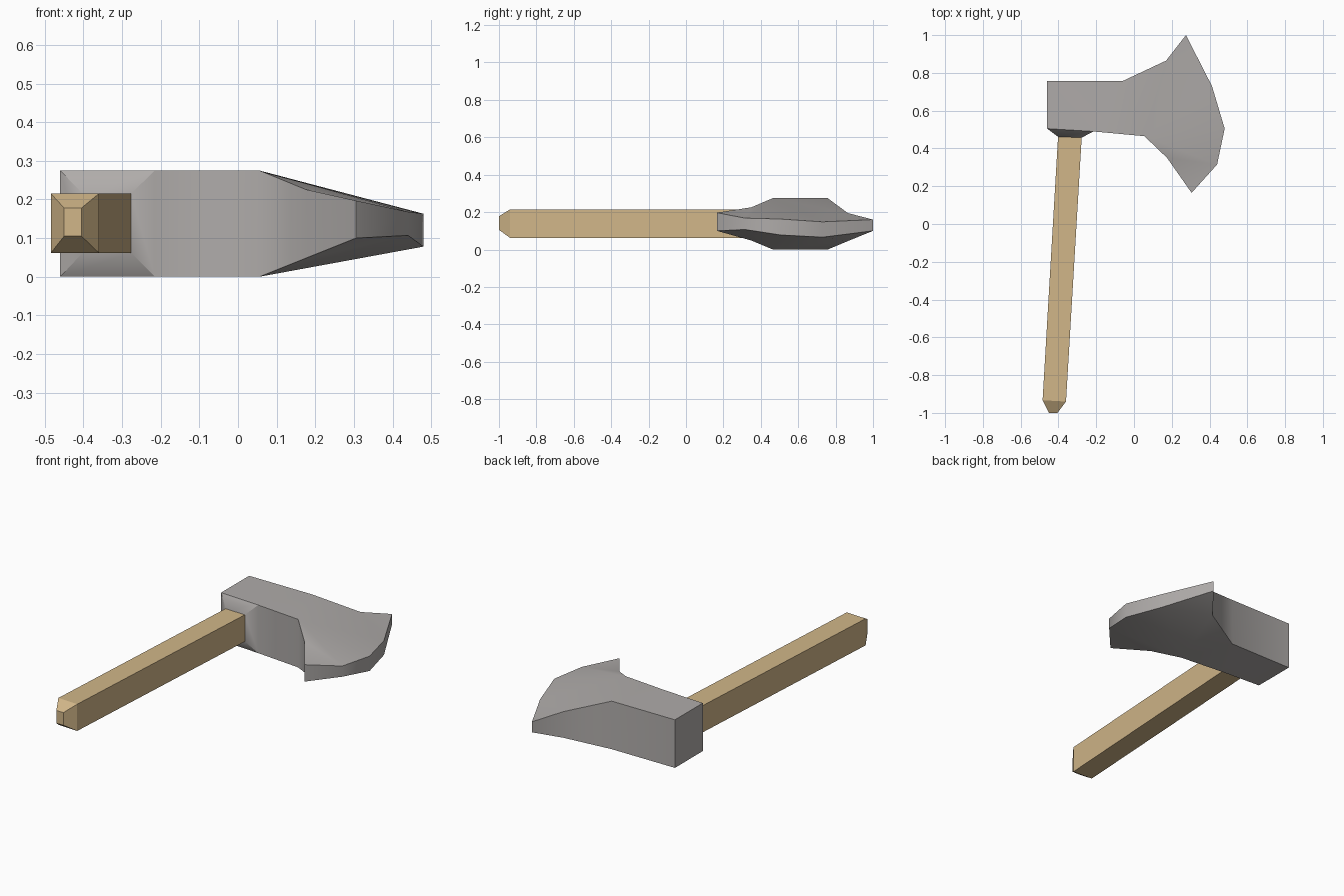
import bpy, bmesh

if "Cube" in bpy.data.objects:
    bpy.data.objects.remove(bpy.data.objects["Cube"])


def material(name, rgb):
    m = bpy.data.materials.new(name)
    m.diffuse_color = (*rgb, 1)
    m.use_nodes = True
    m.node_tree.nodes["Principled BSDF"].inputs["Base Color"].default_value = m.diffuse_color
    return m


def finish(bm, name, mat):
    bmesh.ops.recalc_face_normals(bm, faces=bm.faces)
    me = bpy.data.meshes.new(name)
    bm.to_mesh(me)
    bm.free()
    ob = bpy.data.objects.new(name, me)
    bpy.context.collection.objects.link(ob)
    me.materials.append(mat)
    return ob


steel = material("grey steel", (0.43, 0.41, 0.40))
wood = material("tan wood", (0.64, 0.47, 0.25))

# Axe head outline, anticlockwise seen from above: x, y, bottom z, top z
outline = [
    (-0.46, 0.505, 0.0, 0.275),    # 0 socket corner
    (-0.215, 0.49, 0.0, 0.275),    # 1 socket corner
    (0.055, 0.465, 0.0, 0.275),    # 2 neck
    (0.175, 0.35, 0.048, 0.226),   # 3 beard
    (0.305, 0.165, 0.10, 0.197),   # 4 lower blade tip
    (0.44, 0.315, 0.107, 0.168),   # 5 cutting edge
    (0.48, 0.505, 0.078, 0.163),   # 6
    (0.413, 0.73, 0.066, 0.148),   # 7
    (0.275, 1.0, 0.10, 0.16),      # 8 upper blade tip
    (0.17, 0.865, 0.045, 0.195),   # 9
    (-0.06, 0.757, 0.0, 0.275),    # 10 neck
    (-0.46, 0.757, 0.0, 0.275),    # 11 back corner
]
cheek = [(0, 1, 2, 10, 11), (2, 9, 10), (2, 7, 9), (7, 8, 9), (2, 6, 7),
         (2, 5, 6), (2, 3, 5), (3, 4, 5)]

bm = bmesh.new()
low = [bm.verts.new((x, y, a)) for x, y, a, b in outline]
high = [bm.verts.new((x, y, b)) for x, y, a, b in outline]
for f in cheek:
    bm.faces.new([high[i] for i in f])
    bm.faces.new([low[i] for i in reversed(f)])
n = len(outline)
for i in range(1, n):
    j = (i + 1) % n
    bm.faces.new((low[i], low[j], high[j], high[i]))

# Tapered collar that meets the handle
big = [low[0], low[1], high[1], high[0]]
small = [bm.verts.new(p) for p in [(-0.402, 0.462, 0.062), (-0.277, 0.457, 0.062),
                                   (-0.277, 0.457, 0.215), (-0.402, 0.462, 0.215)]]
for i in range(4):
    j = (i + 1) % 4
    bm.faces.new((big[i], big[j], small[j], small[i]))
bm.faces.new(small)
head = finish(bm, "axe_head", steel)

# Handle: square sections x0, x1, y at x0, y at x1, z0, z1, lofted along its length
bm = bmesh.new()
rings = []
for x0, x1, y0, y1, z0, z1 in [(-0.45, -0.405, -1.0, -1.0, 0.105, 0.178),
                               (-0.484, -0.36, -0.933, -0.94, 0.062, 0.215),
                               (-0.402, -0.277, 0.462, 0.457, 0.062, 0.215)]:
    rings.append([bm.verts.new(p) for p in [(x0, y0, z0), (x1, y1, z0),
                                            (x1, y1, z1), (x0, y0, z1)]])
for a, b in zip(rings, rings[1:]):
    for i in range(4):
        j = (i + 1) % 4
        bm.faces.new((a[i], a[j], b[j], b[i]))
bm.faces.new(rings[0])
bm.faces.new(rings[-1])
finish(bm, "handle", wood)

# Soft shading over the head, crisp outline edges
bpy.ops.object.select_all(action='DESELECT')
head.select_set(True)
bpy.context.view_layer.objects.active = head
bpy.ops.object.shade_smooth_by_angle(angle=0.72)
